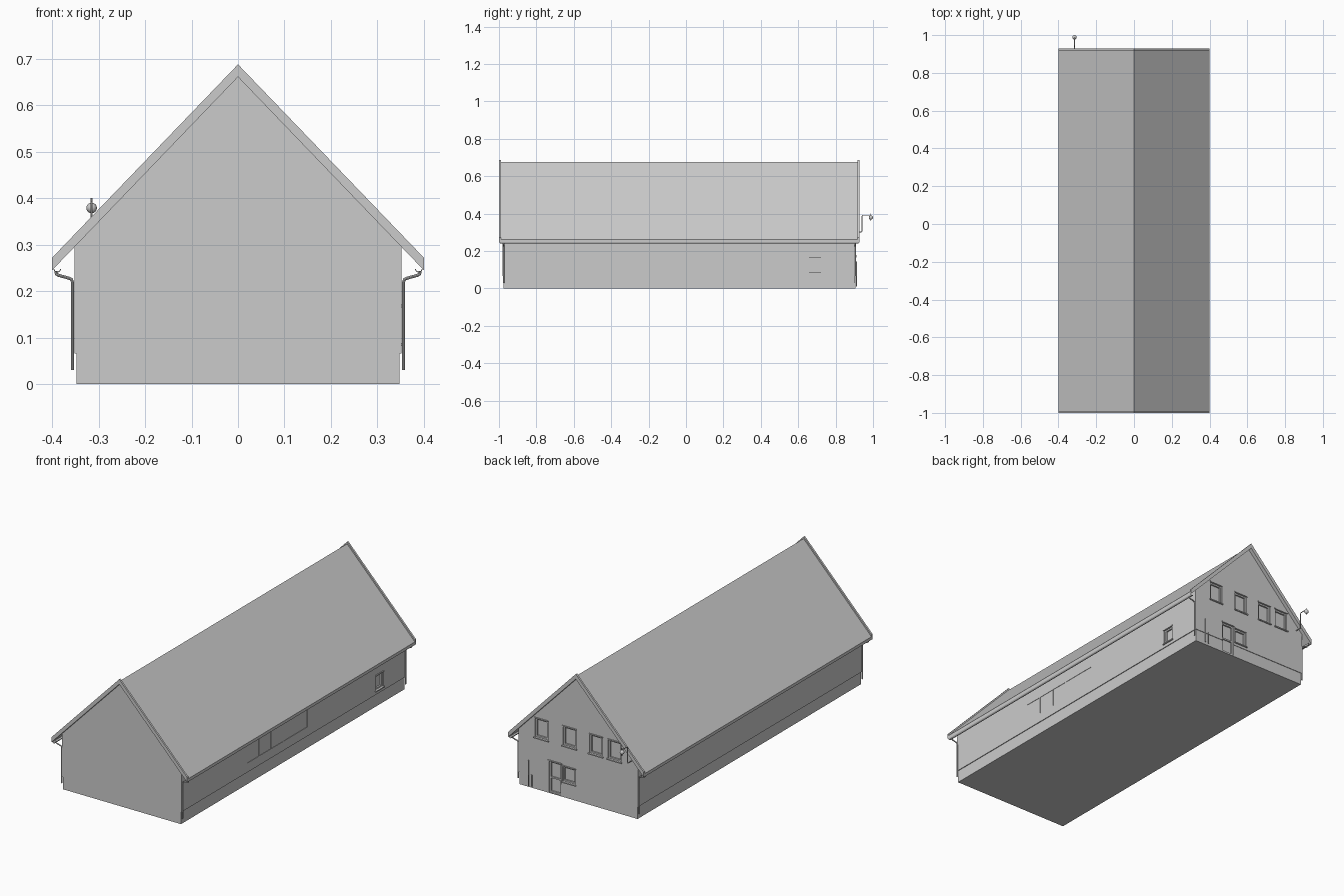
import bpy, bmesh, math
from mathutils import Vector

cube = bpy.data.objects.get("Cube")
if cube:
    bpy.data.objects.remove(cube, do_unlink=True)

grey = bpy.data.materials.new("plain_grey")
grey.use_nodes = True
grey.diffuse_color = (0.6, 0.6, 0.6, 1)
grey.node_tree.nodes["Principled BSDF"].inputs["Base Color"].default_value = (0.6, 0.6, 0.6, 1)

# Main dimensions
HALF_W, WALL_FRONT, WALL_BACK = 0.352, -0.98, 0.908
ROOF_FRONT, ROOF_BACK, EAVE = -1.0, 0.928, 0.4
SLOPE, UNDER, TILE, VERGE = 1.04, 0.661, 0.677, 0.688
PLINTH = 0.066


def finish(name, bm):
    bmesh.ops.recalc_face_normals(bm, faces=bm.faces)
    mesh = bpy.data.meshes.new(name)
    bm.to_mesh(mesh)
    bm.free()
    mesh.materials.append(grey)
    ob = bpy.data.objects.new(name, mesh)
    bpy.context.collection.objects.link(ob)
    return ob


def prism(name, profile, y0, y1):
    """Extrude an x-z outline along y."""
    bm = bmesh.new()
    face = bm.faces.new([bm.verts.new((x, y0, z)) for x, z in profile])
    new = bmesh.ops.extrude_face_region(bm, geom=[face])["geom"]
    verts = [v for v in new if isinstance(v, bmesh.types.BMVert)]
    bmesh.ops.translate(bm, verts=verts, vec=(0, y1 - y0, 0))
    return finish(name, bm)


def boxes(name, spans):
    """One object from (side, u0, u1, d0, d1, z0, z1) boxes on a wall plane."""
    bm = bmesh.new()
    for side, u0, u1, d0, d1, z0, z1 in spans:
        if side == "back":
            lo, hi = Vector((u0, WALL_BACK + d0, z0)), Vector((u1, WALL_BACK + d1, z1))
        else:
            lo, hi = Vector((HALF_W + d0, u0, z0)), Vector((HALF_W + d1, u1, z1))
        for v in bmesh.ops.create_cube(bm, size=1)["verts"]:
            v.co = (lo + hi) / 2 + v.co * (hi - lo)
    return finish(name, bm)


def tube(name, points, radius):
    curve = bpy.data.curves.new(name, "CURVE")
    curve.dimensions = "3D"
    curve.bevel_depth = radius
    curve.bevel_resolution = 2
    curve.use_fill_caps = True
    spline = curve.splines.new("POLY")
    spline.points.add(len(points) - 1)
    for p, co in zip(spline.points, points):
        p.co = (*co, 1)
    ob = bpy.data.objects.new(name, curve)
    bpy.context.collection.objects.link(ob)
    curve.materials.append(grey)
    activate(ob)
    bpy.ops.object.convert(target="MESH")
    bpy.ops.object.shade_smooth_by_angle()


def activate(ob):
    bpy.ops.object.select_all(action="DESELECT")
    ob.select_set(True)
    bpy.context.view_layer.objects.active = ob


# Walls with the upper part standing slightly proud of the plinth
top = UNDER + 0.006
shoulder = top - SLOPE * HALF_W
walls = prism("walls", [(-HALF_W, PLINTH), (HALF_W, PLINTH), (HALF_W, shoulder),
                        (0, top), (-HALF_W, shoulder)], WALL_FRONT, WALL_BACK)
w = HALF_W - 0.004
plinth = prism("plinth", [(-w, 0), (w, 0), (w, PLINTH), (-w, PLINTH)],
               WALL_FRONT + 0.003, WALL_BACK - 0.003)


# Roof slab and the raised verge trims at both gables
def roof_outline(upper):
    drop = SLOPE * EAVE
    return [(-EAVE, UNDER - drop), (0, UNDER), (EAVE, UNDER - drop),
            (EAVE, upper - drop), (0, upper), (-EAVE, upper - drop)]


prism("roof", roof_outline(TILE), ROOF_FRONT + 0.01, ROOF_BACK - 0.01)
prism("front_verge", roof_outline(VERGE), ROOF_FRONT, ROOF_FRONT + 0.01)
prism("back_verge", roof_outline(VERGE), ROOF_BACK - 0.01, ROOF_BACK)

# Gutters and downspouts
for s, label in ((1, "left"), (-1, "right")):
    arc = [math.pi + math.pi * i / 8 for i in range(9)]
    ring = [(0.389 + 0.008 * math.cos(a), 0.248 + 0.008 * math.sin(a)) for a in arc]
    ring += [(0.389 + 0.006 * math.cos(a), 0.248 + 0.006 * math.sin(a)) for a in reversed(arc)]
    prism(label + "_gutter", [(s * x, z) for x, z in ring], ROOF_FRONT + 0.005, ROOF_BACK - 0.005)
    for y, end in ((WALL_FRONT + 0.005, "front"), (WALL_BACK - 0.005, "back")):
        path = [(0.392, 0.243), (0.391, 0.237), (0.386, 0.234), (0.364, 0.228),
                (0.358, 0.225), (0.356, 0.218), (0.356, 0.03)]
        tube(f"{label}_{end}_downspout", [(s * x, y, z) for x, z in path], 0.0033)

# Openings: side, start, end, bottom, top
windows = [("back", u, u + 0.076, 0.278, 0.378) for u in (0.179, 0.014, -0.142, -0.252)]
windows += [("back", 0.018, 0.092, 0.085, 0.165), ("side", 0.658, 0.722, 0.088, 0.165)]
door = ("back", 0.1, 0.173, 0.004, 0.172)
bays = [("side", -0.425 + 0.102 * i, -0.327 + 0.102 * i, 0.115, 0.208) for i in range(5)]

cuts = [(s, a, b, -0.026, 0.02, lo, hi) for s, a, b, lo, hi in windows + [door]]
cuts += [(s, a, b, -0.002, 0.02, lo, hi) for s, a, b, lo, hi in bays]
cutter = boxes("opening_cutter", cuts)
cutter.hide_render = True
for ob in (walls, plinth):
    mod = ob.modifiers.new("openings", "BOOLEAN")
    mod.object = cutter
    mod.solver = "EXACT"
    activate(ob)
    bpy.ops.object.modifier_apply(modifier=mod.name)
bpy.data.objects.remove(cutter, do_unlink=True)


# Frames, panes, sills and heads
def frame(side, a, b, lo, hi, t=0.008):
    d0, d1 = -0.02, -0.006
    return [(side, a, a + t, d0, d1, lo, hi), (side, b - t, b, d0, d1, lo, hi),
            (side, a + t, b - t, d0, d1, lo, lo + t), (side, a + t, b - t, d0, d1, hi - t, hi),
            (side, a + t, b - t, -0.018, -0.014, lo + t, hi - t)]


for i, (s, a, b, lo, hi) in enumerate(windows):
    boxes(f"window_{i + 1}", frame(s, a, b, lo, hi))
    boxes(f"window_trim_{i + 1}", [(s, a - 0.006, b + 0.006, -0.01, 0.006, lo - 0.006, lo),
                                   (s, a - 0.004, b + 0.004, -0.004, 0.004, hi, hi + 0.006)])
s, a, b, lo, hi = door
boxes("door", frame(*door) + [(s, a + 0.008, b - 0.008, -0.02, -0.008, 0.08, 0.088)])
boxes("door_head", [(s, a - 0.004, b + 0.004, -0.004, 0.004, hi, hi + 0.006)])

# Standpipes beside the door
for x, height, name in ((0.29, 0.145, "tall"), (0.271, 0.072, "short")):
    tube(name + "_standpipe", [(x, WALL_BACK + 0.004, 0.01), (x, WALL_BACK + 0.004, height)], 0.003)

# Lamp on a bent arm at the back gable
lx = -0.315
tube("lamp_arm", [(lx, WALL_BACK - 0.005, 0.302), (lx, 0.938, 0.302), (lx, 0.941, 0.306),
                  (lx, 0.941, 0.385), (lx, 0.945, 0.391), (lx, 0.985, 0.391)], 0.0022)
tube("lamp_stem", [(lx, 0.988, 0.36), (lx, 0.988, 0.4)], 0.002)
bm = bmesh.new()
bmesh.ops.create_uvsphere(bm, u_segments=16, v_segments=8, radius=0.0115)
bmesh.ops.translate(bm, verts=bm.verts, vec=(lx, 0.9885, 0.379))
lamp = finish("lamp_head", bm)
activate(lamp)
bpy.ops.object.shade_smooth_by_angle()
